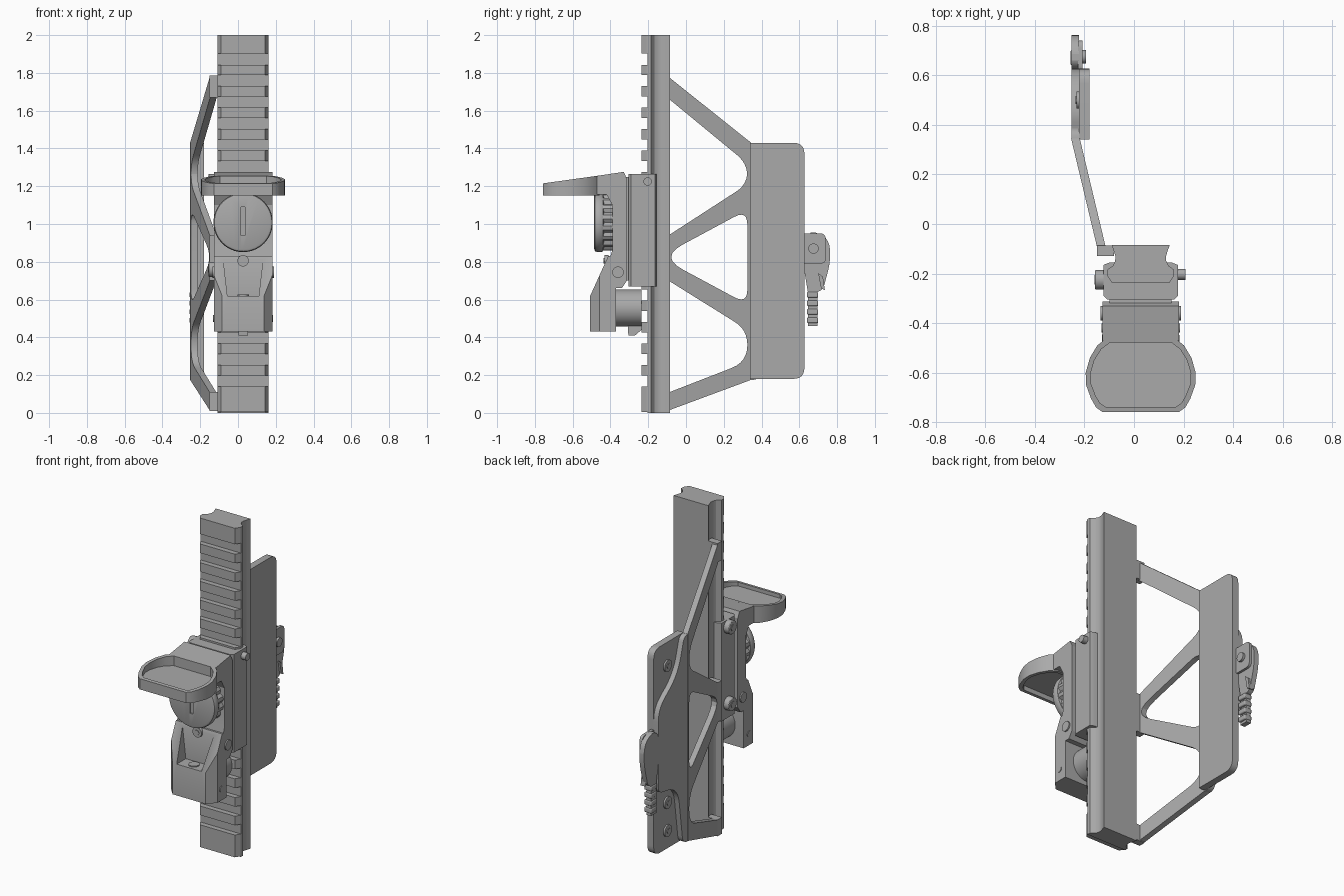
import bpy, bmesh, math
from mathutils import Vector

cube = bpy.data.objects.get("Cube")
if cube:
    bpy.data.objects.remove(cube)

grey = bpy.data.materials.new("machined_grey")
grey.use_nodes = True
colour = (0.4, 0.4, 0.4, 1)
grey.diffuse_color = colour
grey.node_tree.nodes["Principled BSDF"].inputs["Base Color"].default_value = colour

parts = []
CX = 0.027  # centre line of rail and clamp


def prism(name, pts, axis, lo, hi, bevel=0):
    """Extrude a 2D outline along an axis."""
    place = {"x": lambda a, b, d: (d, a, b),
             "y": lambda a, b, d: (a, d, b),
             "z": lambda a, b, d: (a, b, d)}[axis]
    bm = bmesh.new()
    low = [bm.verts.new(place(p[0], p[1], lo)) for p in pts]
    high = [bm.verts.new(place(p[0], p[1], hi)) for p in pts]
    bm.faces.new(low)
    bm.faces.new(high)
    n = len(pts)
    for i in range(n):
        j = (i + 1) % n
        bm.faces.new((low[i], low[j], high[j], high[i]))
    bmesh.ops.recalc_face_normals(bm, faces=bm.faces)
    mesh = bpy.data.meshes.new(name)
    bm.to_mesh(mesh)
    bm.free()
    mesh.materials.append(grey)
    ob = bpy.data.objects.new(name, mesh)
    bpy.context.collection.objects.link(ob)
    if bevel:
        mod = ob.modifiers.new("edge", "BEVEL")
        mod.width, mod.segments = bevel, 2
    parts.append(ob)
    return ob


def box(name, x0, x1, y0, y1, z0, z1, bevel=0):
    return prism(name, [(x0, y0), (x1, y0), (x1, y1), (x0, y1)], "z", z0, z1, bevel)


def circle(a, b, r, n=32, notch=0, lobes=1):
    out = []
    for i in range(n):
        t = 2 * math.pi * i / n
        q = r - notch * max(0, math.cos(lobes * t))
        out.append((a + q * math.cos(t), b + q * math.sin(t)))
    return out


def rounded(pts, steps=6):
    """Points (a, b, t): the corner is rounded over tangent length t."""
    out = []
    for i, p in enumerate(pts):
        c = Vector(p[:2])
        if len(p) < 3:
            out.append(c)
            continue
        a, b = Vector(pts[i - 1][:2]), Vector(pts[(i + 1) % len(pts)][:2])
        a, b = c + (a - c).normalized() * p[2], c + (b - c).normalized() * p[2]
        for k in range(steps + 1):
            s = k / steps
            out.append(a * (1 - s) ** 2 + c * 2 * s * (1 - s) + b * s * s)
    return out


def cut(ob, *cutters):
    bpy.context.view_layer.objects.active = ob
    for c in cutters:
        mod = ob.modifiers.new("cut", "BOOLEAN")
        mod.operation, mod.solver, mod.object = "DIFFERENCE", "EXACT", c
        bpy.ops.object.modifier_apply(modifier=mod.name)
        parts.remove(c)
        bpy.data.objects.remove(c)


def mirrored(half):
    """Outline from its +x half, given as offsets from the centre line."""
    return [(CX + x, y) for x, y in half] + [(CX - x, y) for x, y in reversed(half)]


# Rail with waisted sides and cross teeth
prism("rail", mirrored([(.117, -.085), (.11, -.105), (.102, -.13), (.103, -.15),
                        (.112, -.168), (.135, -.185), (.135, -.205)]), "z", 0, 2)
tooth = mirrored([(.135, -.2), (.135, -.208), (.117, -.236)])
spans = [(0.005, .14), (1.903, 2)] + [(1.788 - .1135 * i, 1.843 - .1135 * i) for i in range(15)]
for z0, z1 in spans:
    prism("rail_tooth", tooth, "z", z0, z1)

# Slanted side arm with three openings
arm = prism("side_arm", rounded([
    (-.1, 1.785), (.345, 1.43), (.345, .175), (-.1, .01), (-.1, .105),
    (.325, .27, .09), (.325, .44, .08), (-.1, .705), (-.1, .935),
    (.325, 1.21, .07), (.325, 1.32, .07), (-.1, 1.67)]), "x", -.0175, .0175)
cut(arm, prism("window", rounded([(-.14, .825, .14), (.325, 1.075, .08), (.325, .575, .08)]),
               "x", -.1, .1))
for v in arm.data.vertices:
    v.co.x += -.13 - .2386 * (v.co.y + .1)
for z0, z1 in [(.01, .11), (.7, .94), (1.67, 1.785)]:
    box("arm_foot", -.15, -.08, -.13, -.087, z0, z1)

# Side plate, raised middle layer and screws
prism("side_plate", rounded([(.34, 1.43), (.627, 1.43, .06), (.627, .18, .06), (.34, .18)]),
      "x", -.222, -.18)
prism("plate_layer", rounded([(.335, 1.43), (.38, 1.425, .03), (.44, 1.22, .1), (.627, 1.08, .08),
                              (.627, .57, .04), (.44, .54, .1), (.39, .17, .05), (.335, .175)]),
      "x", -.253, -.22)
for z in (1.29, .46, .29):
    prism("plate_screw", circle(.5, z, .035), "x", -.232, -.215)
    prism("screw_socket", circle(.5, z, .016, 6), "x", -.236, -.215)

# Locking lever
prism("lever", rounded([(.625, .955, .06), (.76, .955, .1), (.765, .8, .06), (.725, .65, .03),
                        (.695, .64), (.697, .46), (.645, .46), (.645, .64), (.625, .76)]),
      "x", -.253, -.222, .006)
prism("lever_hub", rounded([(.61, .95, .03), (.74, .95, .03), (.74, .79, .03), (.61, .79, .03)]),
      "x", -.225, -.207)
prism("lever_pivot", circle(.675, .87, .027), "x", -.21, -.193)
prism("lever_tip", [(.725, .72), (.735, .65), (.715, .66), (.7, .74)], "x", -.24, -.21)
for i in range(4):
    z = .475 + .045 * i
    box("lever_grip", -.257, -.208, .641, .7, z, z + .03, .006)

# Clamp around the rail, with cross bolts
prism("clamp", mirrored([(.125, -.155), (.15, -.165), (.15, -.29), (.135, -.305)]),
      "z", .67, 1.265)
for z in (1.225, .76):
    prism("bolt_head", circle(-.225, z, .04), "x", -.157, -.115, .004)
    prism("bolt_socket", circle(-.225, z, .02, 6), "x", -.16, -.12)
prism("bolt_end", circle(-.203, 1.225, .022), "x", .17, .208)
box("clamp_shim", CX - .125, CX + .125, -.318, -.3, .7, 1.25)

# Upright body
L, R = CX - .155, CX + .155
prism("body", [(-.47, 1.155), (-.47, 1.255), (-.33, 1.276), (-.313, 1.24), (-.313, .7),
               (-.34, .66), (-.4, .66), (-.4, .83), (-.39, .86), (-.39, 1.1), (-.42, 1.155)],
      "x", L, R)
prism("body_pin", circle(-.36, .745, .03), "x", L - .008, R + .008)

# Thumb tray, hollowed from above and below
half = [(.135, -.458), (.175, -.49), (.205, -.54), (.222, -.6), (.22, -.65),
        (.2, -.705), (.18, -.74), (.155, -.758)]
tray = prism("thumb_tray", mirrored(half), "z", 1.15, 1.3)
for v in tray.data.vertices:
    if v.co.z > 1.2:
        v.co.z = 1.215 + (v.co.y + .757) * .14
inner = mirrored([(x * .91, -.608 + (y + .608) * .87) for x, y in half])
cut(tray, prism("pocket", inner, "z", 1.195, 1.4), prism("pocket", inner, "z", 1.1, 1.178))

# Adjustment wheel
prism("wheel_knurl", circle(CX, 1.008, .15, 96, .014, 16), "y", -.445, -.375)
prism("wheel", circle(CX, 1.008, .157, 64), "y", -.486, -.435, .016)
wheel_slot = prism("slot", [(CX - .01, .94), (CX + .01, .94), (CX + .01, 1.09), (CX - .01, 1.09)],
                   "y", -.5, -.478)
wheel = parts[-2]
bpy.context.view_layer.objects.active = wheel
bpy.ops.object.modifier_apply(modifier="edge")
cut(wheel, wheel_slot)

# Lower pod with sloped shoulders and a centre trough
pod = prism("pod", [(-.507, .43), (-.507, .62), (-.412, .83), (-.385, .83), (-.37, .72), (-.37, .43)],
            "x", L, R)
trough = prism("trough", [(CX - .083, .62), (CX + .083, .62), (CX + .115, .9), (CX - .115, .9)],
               "y", -.6, -.42)
corners = [prism("corner", [(CX + s * .1, -.52), (CX + s * .17, -.52), (CX + s * .17, -.44)],
                 "z", .3, .95) for s in (-1, 1)]
cut(pod, trough, *corners)
prism("trough_screw", circle(CX, .805, .03), "y", -.432, -.41)
prism("trough_socket", circle(CX, .805, .016, 6), "y", -.436, -.41)
prism("floor_plug", circle(CX, -.46, .03), "z", .6, .626)
prism("pod_pin", circle(-.42, .5, .018), "x", L - .004, R + .004)

# Round housing behind the pod
prism("rear_barrel", circle(CX, .555, .098, 48), "y", -.375, -.235)
prism("barrel_tab", [(-.31, .48), (-.235, .48), (-.235, .44), (-.27, .41), (-.305, .41)],
      "x", CX - .025, CX + .025)

# Smooth curved faces and keep hard edges
bpy.ops.object.select_all(action="DESELECT")
for ob in parts:
    ob.select_set(True)
bpy.context.view_layer.objects.active = parts[0]
bpy.ops.object.shade_smooth_by_angle(angle=math.radians(25))
